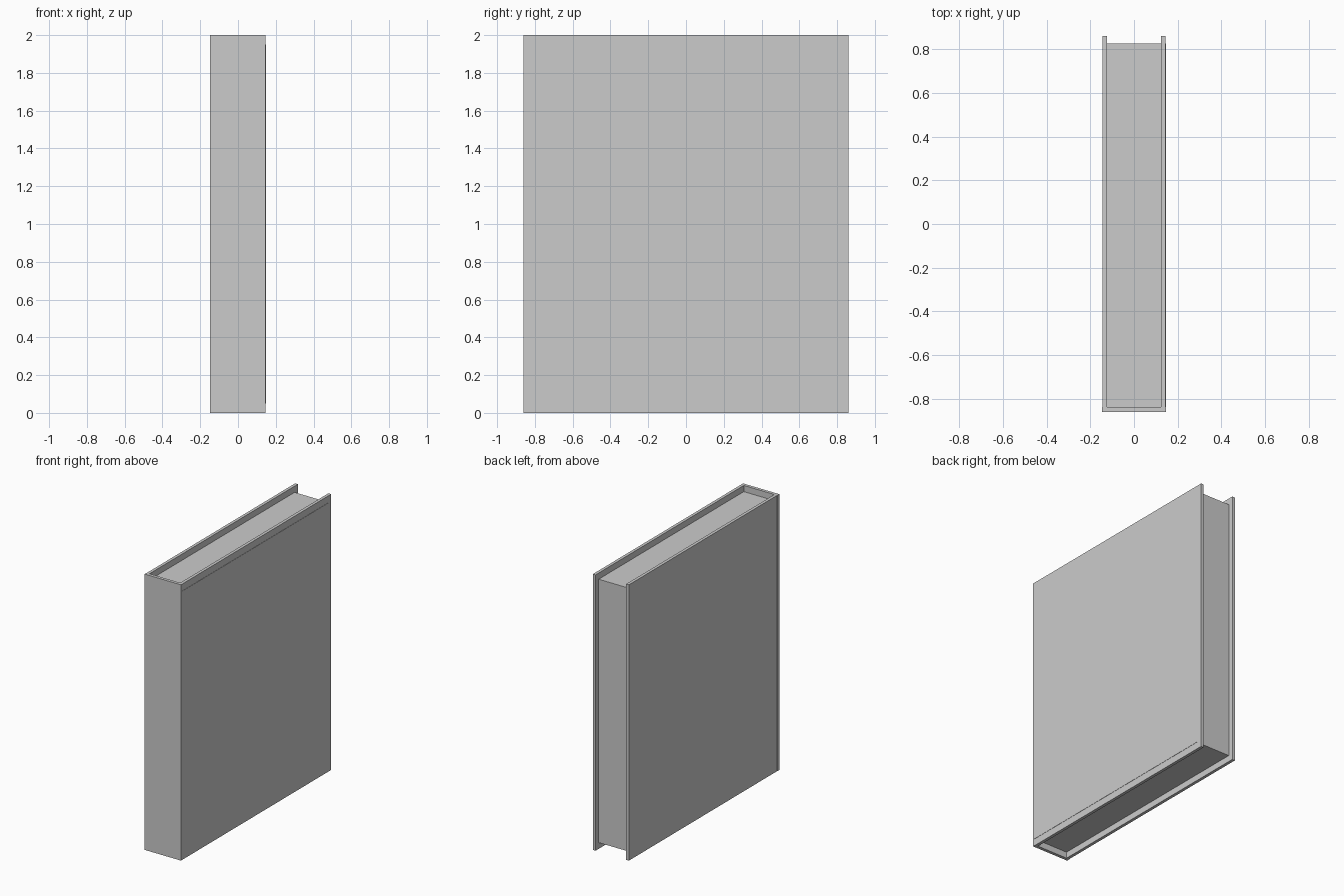
import bpy

if "Cube" in bpy.data.objects:
    bpy.data.objects.remove(bpy.data.objects["Cube"])


def box(name, lo, hi):
    """Axis-aligned box between two corners."""
    center = [(a + b) / 2 for a, b in zip(lo, hi)]
    size = [b - a for a, b in zip(lo, hi)]
    bpy.ops.mesh.primitive_cube_add(size=1, location=center)
    obj = bpy.context.object
    obj.name = name
    obj.scale = size
    bpy.ops.object.transform_apply(location=False, rotation=False, scale=True)
    return obj


HEIGHT = 2.0
DEPTH = 0.861     # half depth, front to back
OUT = 0.145       # outer face of the covers
IN = 0.123        # inner face of the covers
SPINE_Y = -0.838  # inner face of the spine

# two hard covers
box("left_cover", (-OUT, SPINE_Y, 0), (-IN, DEPTH, HEIGHT))
box("right_cover", (IN, SPINE_Y, 0), (OUT, DEPTH, HEIGHT))

# spine, very slightly wider than the covers
box("spine", (-0.147, -DEPTH, 0), (0.1455, SPINE_Y, HEIGHT))

# page block, set in from the cover edges
box("pages", (-IN, SPINE_Y, 0.045), (IN, 0.825, 1.955))

# thin panel on the right cover
box("cover_panel", (OUT, -0.85, 0.05), (0.147, 0.825, 1.95))
